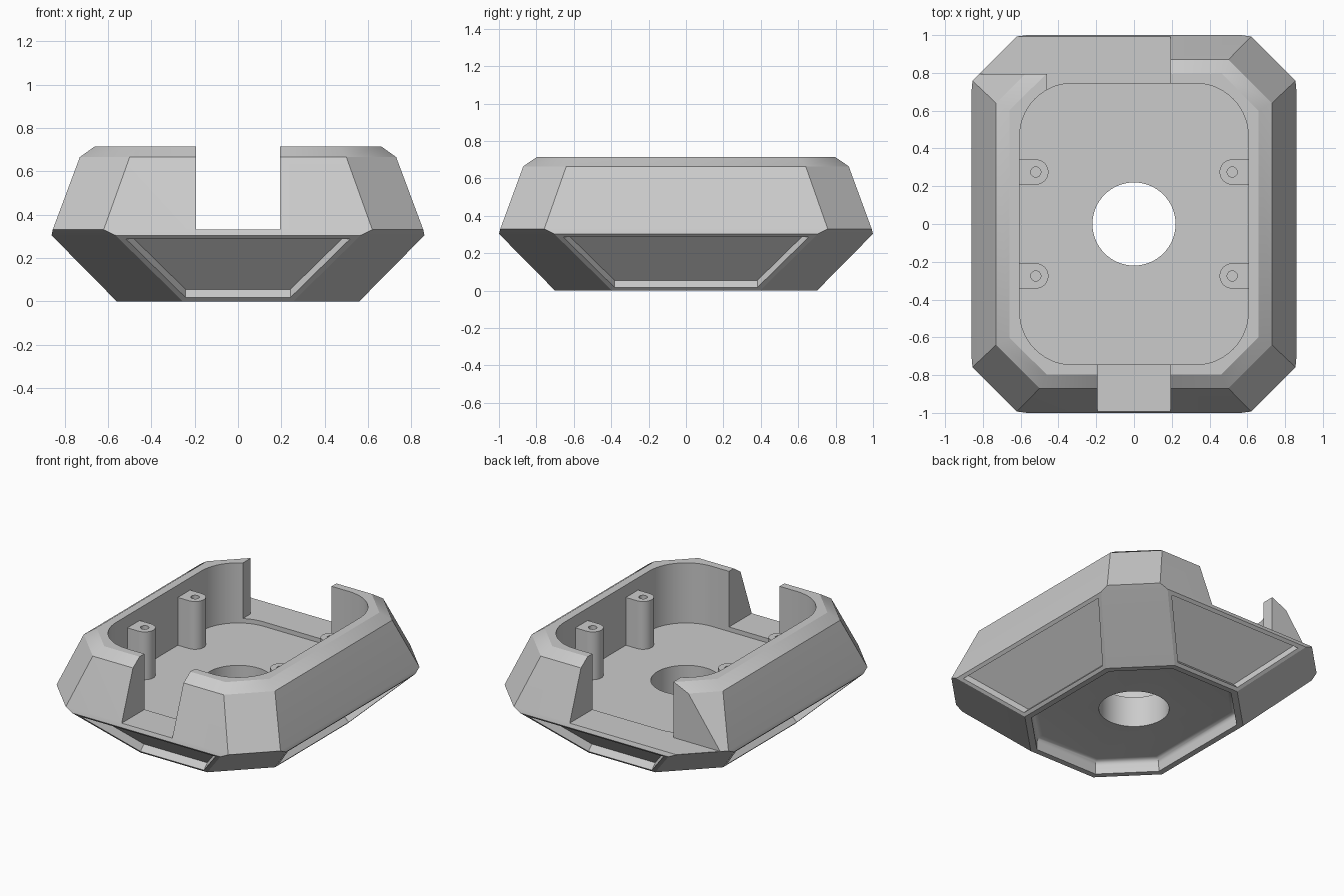
import bpy, bmesh, math

if "Cube" in bpy.data.objects:
    bpy.data.objects.remove(bpy.data.objects["Cube"], do_unlink=True)

GREY = (0.6, 0.6, 0.6, 1)
mat = bpy.data.materials.new("plain grey")
mat.use_nodes = True
mat.diffuse_color = GREY
mat.node_tree.nodes["Principled BSDF"].inputs["Base Color"].default_value = GREY


def octagon(x, y, c):
    """Rectangle of half sizes x, y with corners cut by c."""
    return [(x - c, -y), (x, c - y), (x, y - c), (x - c, y),
            (c - x, y), (-x, y - c), (-x, c - y), (c - x, -y)]


def rounded(x, y, r, n=14):
    """Rectangle of half sizes x, y with corners of radius r."""
    pts = []
    for q, (sx, sy) in enumerate([(1, 1), (-1, 1), (-1, -1), (1, -1)]):
        for i in range(n + 1):
            a = (q + i / n) * math.pi / 2
            pts.append((sx * (x - r) + r * math.cos(a), sy * (y - r) + r * math.sin(a)))
    return pts


def circle(x, y, r, n=48):
    return [(x + r * math.cos(i * math.tau / n), y + r * math.sin(i * math.tau / n))
            for i in range(n)]


def box(x0, x1, y0, y1):
    return [(x0, y0), (x1, y0), (x1, y1), (x0, y1)]


def loft(name, rings, detail=None):
    """Closed solid through (outline, height) rings."""
    bm = bmesh.new()
    loops = [[bm.verts.new((x, y, z)) for x, y in pts] for pts, z in rings]
    n = len(loops[0])
    for a, b in zip(loops, loops[1:]):
        for i in range(n):
            j = (i + 1) % n
            bm.faces.new((a[i], a[j], b[j], b[i]))
    bm.faces.new(loops[0][::-1])
    bm.faces.new(loops[-1])
    bmesh.ops.recalc_face_normals(bm, faces=bm.faces)
    bm.normal_update()
    if detail:
        detail(bm)
    mesh = bpy.data.meshes.new(name)
    bm.to_mesh(mesh)
    bm.free()
    mesh.materials.append(mat)
    ob = bpy.data.objects.new(name, mesh)
    bpy.context.collection.objects.link(ob)
    return ob


def prism(name, pts, z0, z1):
    return loft(name, [(pts, z0), (pts, z1)])


def cut(ob, cutter):
    cutter.hide_render = True
    mod = ob.modifiers.new("cut", 'BOOLEAN')
    mod.operation = 'DIFFERENCE'
    mod.solver = 'EXACT'
    mod.object = cutter
    bpy.context.view_layer.objects.active = ob
    bpy.ops.object.modifier_apply(modifier=mod.name)
    bpy.data.objects.remove(cutter, do_unlink=True)


def smooth(ob):
    bpy.ops.object.select_all(action='DESELECT')
    ob.select_set(True)
    bpy.context.view_layer.objects.active = ob
    bpy.ops.object.shade_smooth_by_angle(angle=math.radians(25))


def sink(bm, faces, steps):
    """Inset faces step by step, pushing each step in by its depth."""
    for inset, depth in steps:
        bmesh.ops.inset_individual(bm, faces=faces, thickness=inset, use_even_offset=True)
        for f in faces:
            bmesh.ops.translate(bm, verts=list(f.verts), vec=f.normal * -depth)
        bm.normal_update()


def recesses(bm):
    """Sunken panels on the four lower slopes and a coved underside."""
    def slope(f):
        n = f.normal
        return -0.9 < n.z < -0.5 and min(abs(n.x), abs(n.y)) < 0.1
    panels = [f for f in bm.faces if slope(f)]
    under = [f for f in bm.faces if f.normal.z < -0.95]
    sink(bm, panels, [(0.025, 0), (0.001, 0.052)])
    # straight wall, then a quarter-round cove up to the recess ceiling
    n, r = 5, 0.035
    arc = [(1 - math.cos(i / n * math.pi / 2), math.sin(i / n * math.pi / 2))
           for i in range(n + 1)]
    cove = [(r * (b[0] - a[0]), r * (b[1] - a[1])) for a, b in zip(arc, arc[1:])]
    sink(bm, under, [(0.04, 0), (0.001, 0.055)] + cove)


# Faceted shell
body = loft("body_shell", [
    (octagon(0.56, 0.70, 0.305), 0),
    (octagon(0.86, 1.00, 0.295), 0.304),
    (octagon(0.855, 0.993, 0.235), 0.33),
    (octagon(0.73, 0.87, 0.23), 0.665),
    (octagon(0.66, 0.797, 0.197), 0.715)], recesses)

# Inner cavity, centre hole, front slot, wide rear slot and cut rear corner
FLOOR, SILL = 0.3, 0.331
cut(body, prism("cavity_cutter", rounded(0.605, 0.745, 0.28), FLOOR, 1))
cut(body, prism("hole_cutter", circle(0, 0, 0.22, 64), -0.2, 0.5))
cut(body, prism("front_slot_cutter", box(-0.193, 0.193, -1.2, -0.6), SILL, 1.1))
rear = [(0.193, 0.6), (0.193, 1.2), (-1.1, 1.2), (-1.1, 0.795), (-0.46, 0.795), (-0.46, 0.6)]
cut(body, prism("rear_slot_cutter", rear, SILL, 1.1))
smooth(body)

# Screw posts standing against the side walls
for sx, side in ((1, "left"), (-1, "right")):
    for sy, end in ((1, "rear"), (-1, "front")):
        y, r = sy * 0.275, 0.067
        pts = [(sx * 0.61, y - r)]
        for i in range(17):
            a = math.pi * (i / 16 - 0.5)
            pts.append((sx * (0.52 - r * math.cos(a)), y + r * math.sin(a)))
        pts.append((sx * 0.61, y + r))
        post = prism(f"screw_post_{end}_{side}", pts, FLOOR - 0.005, 0.63)
        cut(post, prism("screw_hole_cutter", circle(sx * 0.52, y, 0.027, 24), 0.35, 0.7))
        smooth(post)
